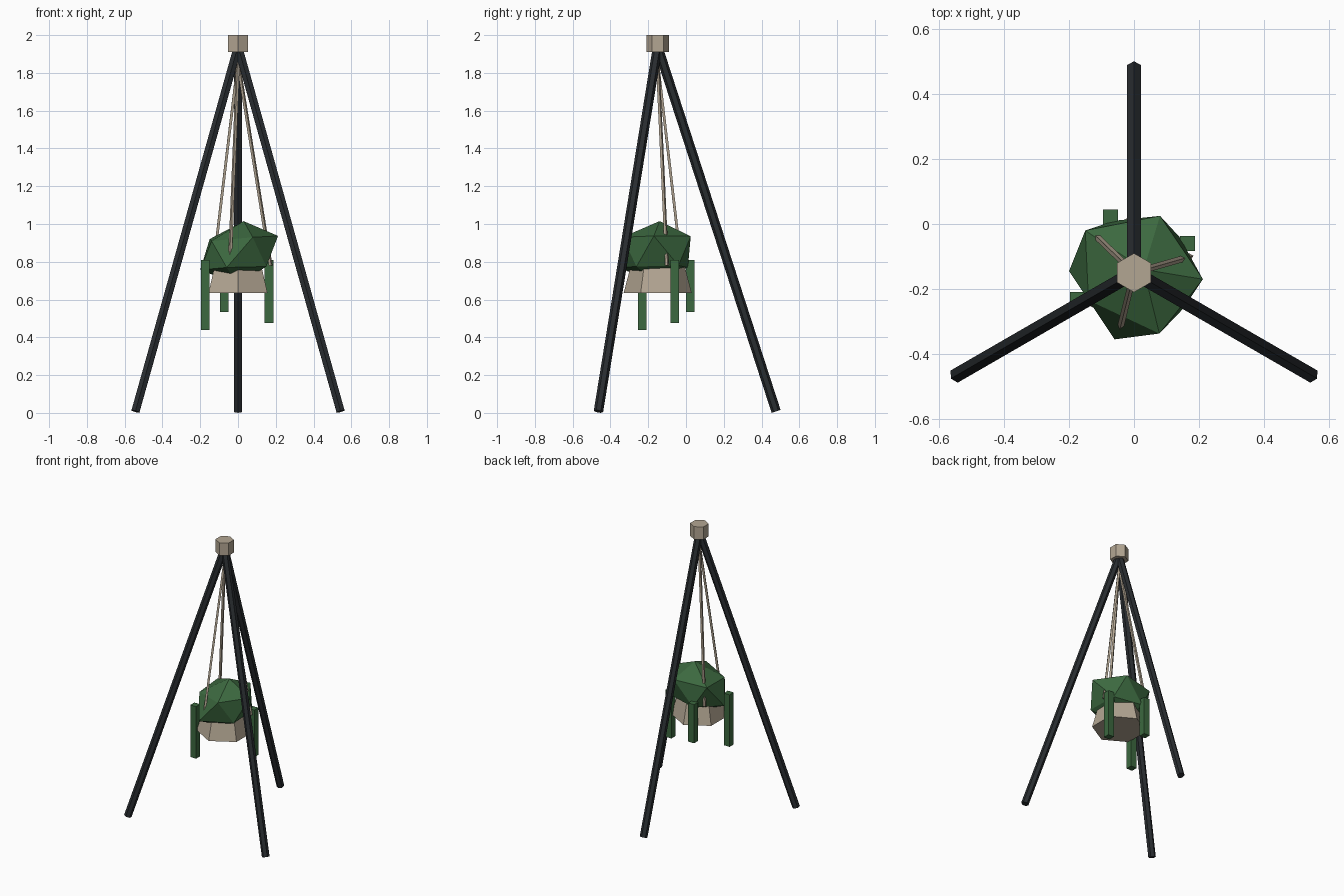
import bpy, bmesh, math
from mathutils import Vector, Matrix

if "Cube" in bpy.data.objects:
    bpy.data.objects.remove(bpy.data.objects["Cube"])


def mat(name, rgb):
    m = bpy.data.materials.new(name)
    m.diffuse_color = (*rgb, 1)
    m.use_nodes = True
    m.node_tree.nodes["Principled BSDF"].inputs["Base Color"].default_value = m.diffuse_color
    return m


DARK = mat("dark_metal", (0.022, 0.026, 0.030))
PALE = mat("pale_cord", (0.45, 0.38, 0.29))
GREEN = mat("leaf_green", (0.045, 0.14, 0.050))
AXIS_Y = -0.15  # centre line of the tripod


def finish(bm, name, material):
    bmesh.ops.recalc_face_normals(bm, faces=bm.faces)
    me = bpy.data.meshes.new(name)
    bm.to_mesh(me)
    bm.free()
    me.materials.append(material)
    ob = bpy.data.objects.new(name, me)
    bpy.context.collection.objects.link(ob)
    return ob


def prism(name, a, b, r1, r2, sides, side_dir, material):
    """Capped cone from a to b, with its local x axis along side_dir."""
    a, b = Vector(a), Vector(b)
    z = (b - a).normalized()
    x = (side_dir - z * side_dir.dot(z)).normalized()
    y = z.cross(x)
    rot = Matrix((x, y, z)).transposed().to_4x4()
    bm = bmesh.new()
    bmesh.ops.create_cone(bm, cap_ends=True, segments=sides, radius1=r1, radius2=r2,
                          depth=(b - a).length,
                          matrix=Matrix.Translation((a + b) / 2) @ rot)
    return finish(bm, name, material)


def polar(r, deg, z):
    t = math.radians(deg)
    return (r * math.cos(t), AXIS_Y + r * math.sin(t), z)


def tangent(deg):
    t = math.radians(deg)
    return Vector((-math.sin(t), math.cos(t), 0))


X = Vector((1, 0, 0))

# Tripod legs
for name, deg in (("back_leg", 90), ("left_leg", 210), ("right_leg", 330)):
    prism(name, polar(0.627, deg, 0.008), (0, AXIS_Y, 1.94), 0.025, 0.025, 6, tangent(deg), DARK)

# Hub at the top and hanging pot
prism("hub", (0, AXIS_Y, 1.91), (0, AXIS_Y, 2.0), 0.06, 0.06, 6, X, PALE)
prism("pot", (0, AXIS_Y, 0.635), (0, AXIS_Y, 0.80), 0.18, 0.137, 6, X, PALE)

# Hanging cords
for i, deg in enumerate((16, 136, 256)):
    prism(f"cord_{i + 1}", polar(0.18, deg, 0.78), (0, AXIS_Y, 1.86), 0.01, 0.01, 4, tangent(deg), PALE)

# Foliage: irregular icosahedron
points = [(0, -0.15, 0.68),
          (0.15, -0.262, 0.775), (-0.06, -0.355, 0.77), (-0.2, -0.145, 0.757),
          (-0.06, 0.01, 0.77), (0.14, -0.04, 0.78),
          (0.078, -0.337, 0.93), (-0.14, -0.235, 0.91), (-0.15, -0.02, 0.92),
          (0.08, 0.025, 0.935), (0.212, -0.17, 0.937), (0.03, -0.14, 1.015)]
bm = bmesh.new()
bmesh.ops.create_icosphere(bm, subdivisions=1, radius=1)
ref = bmesh.new()
for v in bm.verts:
    # match each sphere vertex to the point in the same direction
    v.co = min(points, key=lambda p: ((Vector(p) - Vector((0, -0.15, 0.85)))
                                      * Vector((5, 5, 5.6)).length / 8.9 / 0.2
                                      - v.co).length)
ref.free()
finish(bm, "foliage", GREEN)

# Trailing vines
for i, (x, y, low) in enumerate(((-0.174, -0.232, 0.44), (0.164, -0.06, 0.475), (-0.072, 0.022, 0.535))):
    bm = bmesh.new()
    bmesh.ops.create_cube(bm, size=1, matrix=Matrix.Translation((x, y, (low + 0.81) / 2))
                          @ Matrix.Diagonal((0.046, 0.046, 0.81 - low, 1)))
    finish(bm, f"vine_{i + 1}", GREEN)
